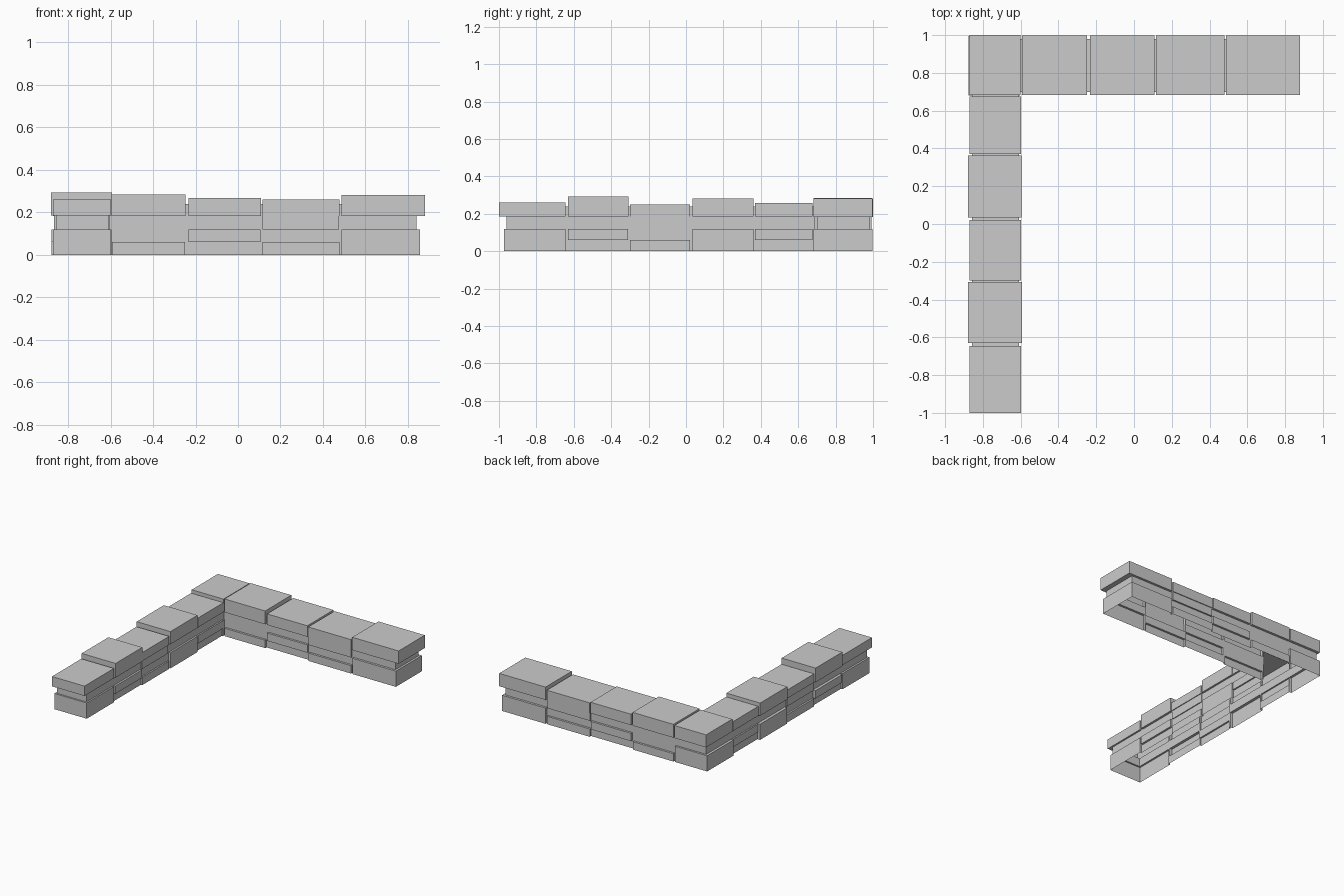
import bpy, bmesh

if "Cube" in bpy.data.objects:
    bpy.data.objects.remove(bpy.data.objects["Cube"])

objs = []


def prism(name, pts, z0, z1):
    """Extrude a flat outline between two heights."""
    bm = bmesh.new()
    low = [bm.verts.new((x, y, z0)) for x, y in pts]
    face = bm.faces.new(low)
    ext = bmesh.ops.extrude_face_region(bm, geom=[face])
    for v in ext["geom"]:
        if isinstance(v, bmesh.types.BMVert):
            v.co.z = z1
    bmesh.ops.recalc_face_normals(bm, faces=bm.faces)
    me = bpy.data.meshes.new(name)
    bm.to_mesh(me)
    bm.free()
    ob = bpy.data.objects.new(name, me)
    bpy.context.collection.objects.link(ob)
    return ob


def box(x0, x1, y0, y1, z0, z1):
    objs.append(prism("stone", [(x0, y0), (x1, y0), (x1, y1), (x0, y1)], z0, z1))


# recessed L-shaped core
core = prism("stone_wall", [(-0.857, -0.96), (-0.61, -0.96), (-0.61, 0.70), (0.84, 0.70),
                            (0.84, 0.98), (-0.857, 0.98)], 0, 0.24)

# projecting stones below each cap: (bottom, top, extra inset)
ROWS = {"full": [(0, 0.12, 0.001)],
        "upper": [(0.06, 0.12, 0.002)],
        "split": [(0, 0.06, 0.002), (0.12, 0.19, 0.006)],
        "base": [(0, 0.06, 0.002)]}

# long leg: y start, y end, cap top, outer x, inner x, row pattern
for y0, y1, top, xo, xi, kind in [
        (-1.0, -0.645, 0.26, -0.872, -0.597, "full"),
        (-0.63, -0.308, 0.293, -0.88, -0.593, "upper"),
        (-0.30, 0.022, 0.25, -0.872, -0.597, "split"),
        (0.034, 0.362, 0.282, -0.88, -0.595, "full"),
        (0.37, 0.676, 0.257, -0.87, -0.597, "upper")]:
    box(xo, xi, y0, y1, 0.185, top)
    for z0, z1, d in ROWS[kind]:
        start = -0.972 if y0 == -1.0 else y0
        box(xo + d, xi - d, start, y1 - d / 2, z0, z1)

# short leg: x start, x end, cap top, row pattern
for x0, x1, top, kind in [
        (-0.592, -0.248, 0.285, "base"),
        (-0.232, 0.108, 0.267, "upper"),
        (0.116, 0.478, 0.26, "split"),
        (0.488, 0.88, 0.281, "full")]:
    box(x0, x1, 0.682, 0.998, 0.183, top)
    for z0, z1, d in ROWS[kind]:
        end = 0.856 if x1 == 0.88 else x1 - d / 2
        box(x0, end, 0.682 + d, 0.998 - d, z0, z1)

# corner stones
box(-0.87, -0.602, 0.684, 1.0, 0.184, 0.28)
box(-0.876, -0.603, 0.679, 0.995, 0, 0.12)

# fuse the stones into one shell
for ob in objs:
    m = core.modifiers.new("join", "BOOLEAN")
    m.operation = "UNION"
    m.solver = "EXACT"
    m.object = ob
dg = bpy.context.evaluated_depsgraph_get()
bm = bmesh.new()
bm.from_mesh(core.evaluated_get(dg).to_mesh())
core.modifiers.clear()

# open underside
under = [f for f in bm.faces if all(v.co.z < 1e-4 for v in f.verts)]
bmesh.ops.delete(bm, geom=under, context="FACES")
bm.to_mesh(core.data)
bm.free()
for ob in objs:
    bpy.data.objects.remove(ob)
